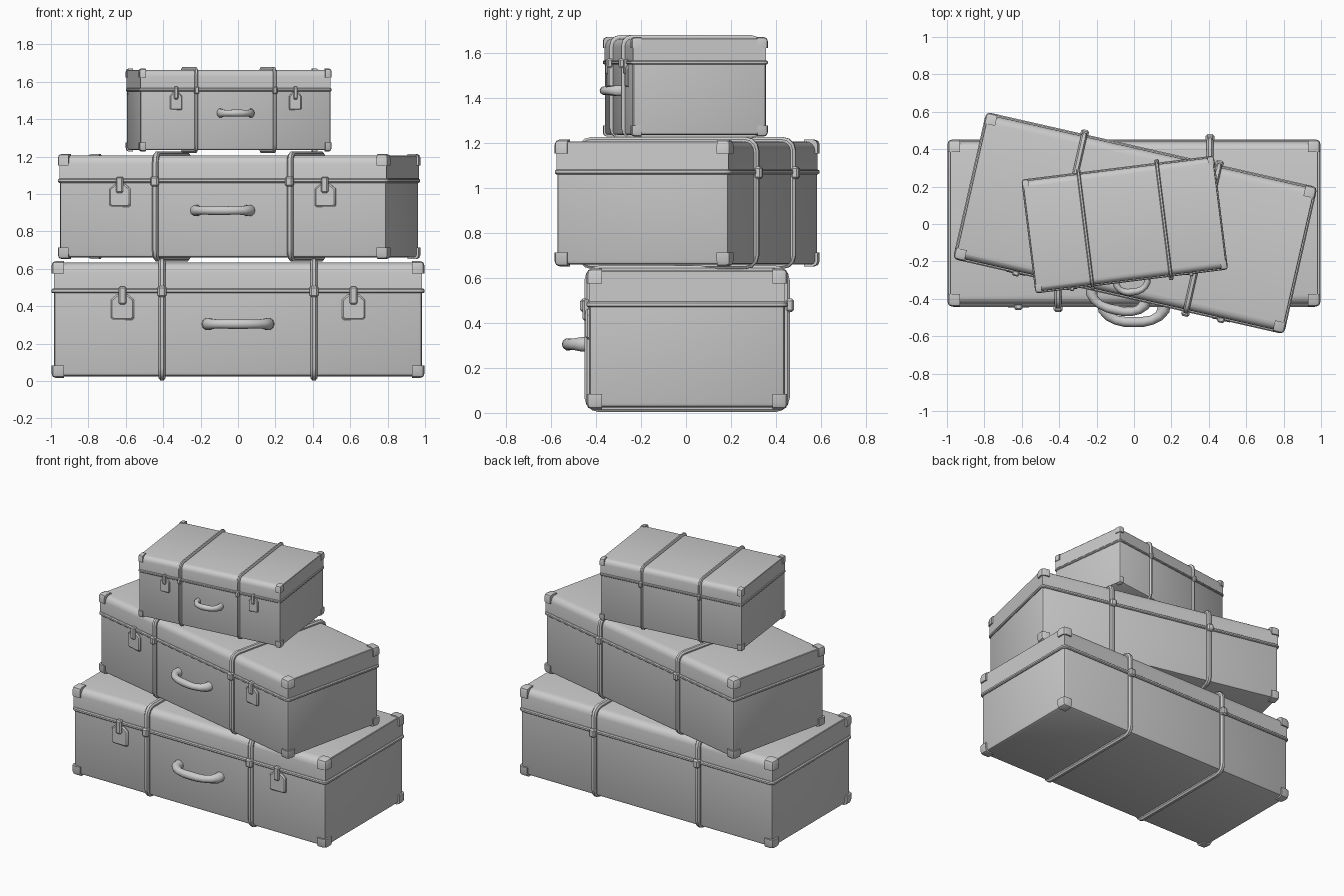
import bpy, bmesh, math
from mathutils import Matrix, Vector

if "Cube" in bpy.data.objects:
    bpy.data.objects.remove(bpy.data.objects["Cube"])


def finish(name, bm, mat, angle=35):
    bmesh.ops.recalc_face_normals(bm, faces=bm.faces)
    me = bpy.data.meshes.new(name)
    bm.to_mesh(me)
    bm.free()
    ob = bpy.data.objects.new(name, me)
    bpy.context.collection.objects.link(ob)
    ob.matrix_world = mat
    bpy.ops.object.select_all(action='DESELECT')
    ob.select_set(True)
    bpy.context.view_layer.objects.active = ob
    bpy.ops.object.shade_smooth_by_angle(angle=math.radians(angle))
    return ob


def add_box(bm, lo, hi):
    lo, hi = Vector(lo), Vector(hi)
    m = Matrix.Translation((lo + hi) / 2) @ Matrix.Diagonal((*(hi - lo), 1))
    return bmesh.ops.create_cube(bm, size=1, matrix=m)['verts']


def bevel(bm, edges, width, seg):
    bmesh.ops.bevel(bm, geom=list(edges), offset=width, segments=seg,
                    profile=0.5, affect='EDGES', clamp_overlap=True)


def skin(bm, rings, closed):
    """Join successive vertex rings with quads."""
    n, k = len(rings), len(rings[0])
    for i in range(n if closed else n - 1):
        a, b = rings[i], rings[(i + 1) % n]
        for j in range(k):
            bm.faces.new((a[j], a[(j + 1) % k], b[(j + 1) % k], b[j]))
    if not closed:
        bm.faces.new(rings[0])
        bm.faces.new(rings[-1])


def add_hoop(bm, hu, hv, radius, section, place, seg=3):
    """Sweep a (sideways, outward) section round a rounded rectangle."""
    rings = []
    for q, (su, sv) in enumerate(((1, 1), (-1, 1), (-1, -1), (1, -1))):
        for i in range(seg + 1):
            a = math.pi / 2 * (q + i / seg)
            rings.append([bm.verts.new(place(
                su * (hu - radius) + (radius + o) * math.cos(a),
                sv * (hv - radius) + (radius + o) * math.sin(a), w))
                for w, o in section])
    skin(bm, rings, True)


# shared suitcase dimensions before each case is scaled
HX, HY, Z0, Z1, SEAM = 0.985, 0.435, 0.025, 0.633, 0.482
STRAP_X, LATCH_X = 0.406, 0.618


def suitcase(pre, mat):
    # lower shell
    bm = bmesh.new()
    add_box(bm, (-HX, -HY, Z0), (HX, HY, SEAM))
    bevel(bm, [e for e in bm.edges if min(v.co.z for v in e.verts) < SEAM - .1], 0.02, 2)
    finish(pre + "_body", bm, mat)

    # lid with softer long top edges
    bm = bmesh.new()
    add_box(bm, (-HX, -HY, SEAM), (HX, HY, Z1))
    long_top = [e for e in bm.edges if all(v.co.z > Z1 - .01 for v in e.verts)
                and abs(e.verts[0].co.x - e.verts[1].co.x) > 1]
    bevel(bm, long_top, 0.05, 4)
    ends = [e for e in bm.edges if all(abs(v.co.x) > HX - .001 for v in e.verts)
            and e.verts[0].co.x * e.verts[1].co.x > 0
            and max(v.co.z for v in e.verts) > SEAM + .01]
    bevel(bm, [e for e in ends if abs(e.verts[0].co.y - e.verts[1].co.y) > .1], 0.012, 1)
    finish(pre + "_lid", bm, mat)

    # rim around the seam
    bm = bmesh.new()
    sec = [(-.012, -.012), (-.012, .006), (-.006, .013), (.006, .013), (.012, .006), (.012, -.012)]
    add_hoop(bm, HX, HY, 0.02, sec, lambda u, v, w: (u, v, SEAM + w))
    finish(pre + "_rim", bm, mat)

    # two straps with ridged section, and a buckle front and back
    sec = [(-.018, -.012), (-.018, .01), (-.009, .022), (.009, .022), (.018, .01), (.018, -.012)]
    mid = (Z0 + Z1) / 2
    for side, s in (("left", -1), ("right", 1)):
        bm = bmesh.new()
        add_hoop(bm, HY, (Z1 - Z0) / 2, 0.045, sec,
                 lambda u, v, w: (s * STRAP_X + w, u, mid + v))
        finish(pre + "_strap_" + side, bm, mat)
        bm = bmesh.new()
        for f in (-1, 1):
            ys = sorted((f * HY, f * (HY + .04)))
            add_box(bm, (s * STRAP_X - .024, ys[0], SEAM - .034),
                    (s * STRAP_X + .024, ys[1], SEAM + .026))
        bevel(bm, bm.edges, 0.01, 1)
        finish(pre + "_buckles_" + side, bm, mat)

        # latch plate with clipped corners, and its hasp
        bm = bmesh.new()
        x = s * LATCH_X
        outline = [(-.062, .335), (-.052, .327), (.052, .327), (.062, .335),
                   (.062, .435), (.03, .462), (-.03, .462), (-.062, .435)]
        rings = []
        for y, k in ((-HY + .005, 1), (-HY - .008, 1), (-HY - .016, .88)):
            rings.append([bm.verts.new((x + px * k, y, .395 + (z - .395) * k))
                          for px, z in outline])
        skin(bm, rings, False)
        hasp = add_box(bm, (x - .021, -HY - .03, .41), (x + .021, -HY + .005, .505))
        bevel(bm, {e for v in hasp for e in v.link_edges}, 0.008, 1)
        finish(pre + "_latch_" + side, bm, mat)

    # eight metal corner caps
    bm = bmesh.new()
    c = 0.068
    for sx in (-1, 1):
        for sy in (-1, 1):
            for sz in (-1, 1):
                out = Vector((sx * (HX + .012), sy * (HY + .012),
                              Z1 + .009 if sz > 0 else Z0 - .009))
                inn = out - Vector((sx, sy, sz)) * c
                vs = add_box(bm, [min(p) for p in zip(out, inn)],
                             [max(p) for p in zip(out, inn)])
                tip = min(vs, key=lambda v: (v.co - out).length)
                bevel(bm, tip.link_edges, 0.024, 2)
    finish(pre + "_corner_caps", bm, mat, 25)

    # carrying handle: arched tube, thicker at its mounts
    bm = bmesh.new()
    path = [(-.16, .43, .035), (-.158, .465, .034), (-.135, .497, .027), (-.095, .519, .025),
            (-.05, .528, .027), (0, .529, .028)]
    path += [(-x, y, r) for x, y, r in path[-2::-1]]
    pts = [Vector((x, -y, .305)) for x, y, r in path]
    rings = []
    for i, p in enumerate(pts):
        t = (pts[min(i + 1, len(pts) - 1)] - pts[max(i - 1, 0)]).normalized()
        n = t.cross(Vector((0, 0, 1)))
        rings.append([bm.verts.new(p + path[i][2] * (n * math.cos(a) + Vector((0, 0, math.sin(a)))))
                      for a in (math.tau * k / 10 for k in range(10))])
    skin(bm, rings, False)
    finish(pre + "_handle", bm, mat, 50)


# stack: name, position, turn, scale
for name, loc, turn, scale in (
        ("bottom_case", (0, .005, 0), 0, (1, 1, 1)),
        ("middle_case", (.006, .005, .637), -12.8, (.91, .9, .9)),
        ("top_case", (-.05, -.003, 1.217), 7.1, (.52, .685, .706))):
    suitcase(name, Matrix.Translation(loc) @ Matrix.Rotation(math.radians(turn), 4, 'Z')
             @ Matrix.Diagonal((*scale, 1)))
